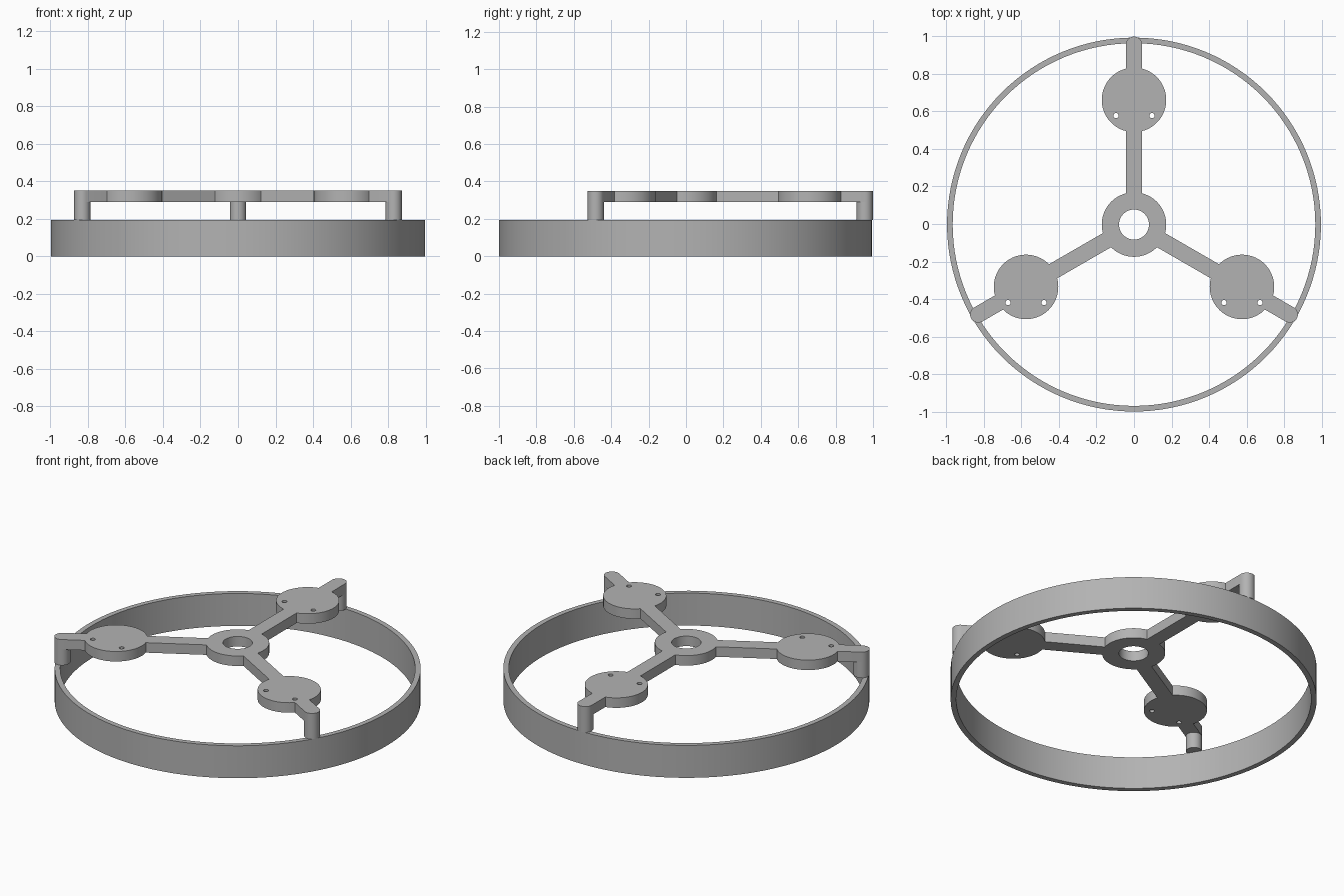
import bpy, bmesh
from math import sin, cos, pi, asin, radians

cube = bpy.data.objects.get("Cube")
if cube:
    bpy.data.objects.remove(cube, do_unlink=True)

CY = -0.003                      # shared centre line
RING_R, RING_IN, RING_H = 0.997, 0.967, 0.195
PLATE_Z0, PLATE_Z1 = 0.29, 0.35
HALF_W, PAD_R, PAD_D, POST_D = 0.0435, 0.172, 0.665, 0.959
ARMS = [pi / 2 + i * 2 * pi / 3 for i in range(3)]

grey = bpy.data.materials.new("plain grey")
grey.use_nodes = True
colour = (0.45, 0.45, 0.45, 1)
grey.diffuse_color = colour
grey.node_tree.nodes["Principled BSDF"].inputs["Base Color"].default_value = colour


def arc(cx, cy, r, a0, a1, n):
    return [(cx + r * cos(a0 + (a1 - a0) * i / n), cy + r * sin(a0 + (a1 - a0) * i / n))
            for i in range(n + 1)]


def circle(cx, cy, r, n):
    return arc(cx, cy, r, 0, 2 * pi, n)[:-1]


def extruded(name, loops, z0, z1):
    """Flat outline with holes, given thickness between two heights."""
    curve = bpy.data.curves.new(name + "_outline", 'CURVE')
    curve.dimensions = '2D'
    curve.fill_mode = 'BOTH'
    curve.extrude = (z1 - z0) / 2
    for loop in loops:
        spline = curve.splines.new('POLY')
        spline.points.add(len(loop) - 1)
        for point, (x, y) in zip(spline.points, loop):
            point.co = (x, y, 0, 1)
        spline.use_cyclic_u = True
    helper = bpy.data.objects.new(name + "_outline", curve)
    bpy.context.collection.objects.link(helper)
    bpy.context.view_layer.update()
    mesh = bpy.data.meshes.new_from_object(
        helper.evaluated_get(bpy.context.evaluated_depsgraph_get()))
    bpy.data.objects.remove(helper, do_unlink=True)
    # Weld the caps to the walls
    bm = bmesh.new()
    bm.from_mesh(mesh)
    bmesh.ops.remove_doubles(bm, verts=bm.verts, dist=0.00005)
    bmesh.ops.recalc_face_normals(bm, faces=bm.faces)
    bm.to_mesh(mesh)
    bm.free()
    mesh.materials.clear()
    mesh.materials.append(grey)
    obj = bpy.data.objects.new(name, mesh)
    obj.location = (0, CY, (z0 + z1) / 2)
    bpy.context.collection.objects.link(obj)
    bpy.ops.object.select_all(action='DESELECT')
    obj.select_set(True)
    bpy.context.view_layer.objects.active = obj
    bpy.ops.object.shade_smooth_by_angle(angle=radians(30))
    return obj


# Outer ring
extruded("outer_ring", [circle(0, 0, RING_R, 128), circle(0, 0, RING_IN, 128)], 0, RING_H)

# Spider plate: hub, arms and round pads in one outline
joint = asin(HALF_W / PAD_R)
arm = (arc(PAD_D, 0, PAD_R, joint - pi, -joint, 32)
       + arc(POST_D, 0, HALF_W, -pi / 2, pi / 2, 16)
       + arc(PAD_D, 0, PAD_R, joint, pi - joint, 32)
       + arc(0, 0, PAD_R, joint, 2 * pi / 3 - joint, 20))
outline = [(u * cos(a) - v * sin(a), u * sin(a) + v * cos(a)) for a in ARMS for u, v in arm]

# Hub bore and a pair of screw holes in each pad
holes = [circle(0, 0, 0.08, 48)]
for a in ARMS:
    for side in (-1, 1):
        holes.append(circle(PAD_D * cos(a) + side * 0.096, PAD_D * sin(a) - 0.084, 0.014, 16))
extruded("spider_plate", [outline] + holes, PLATE_Z0, PLATE_Z1)

# Posts joining the plate to the ring
for name, a in zip(("back_post", "right_post", "left_post"), ARMS):
    extruded(name, [circle(POST_D * cos(a), POST_D * sin(a), HALF_W, 32)], RING_H, PLATE_Z0)
